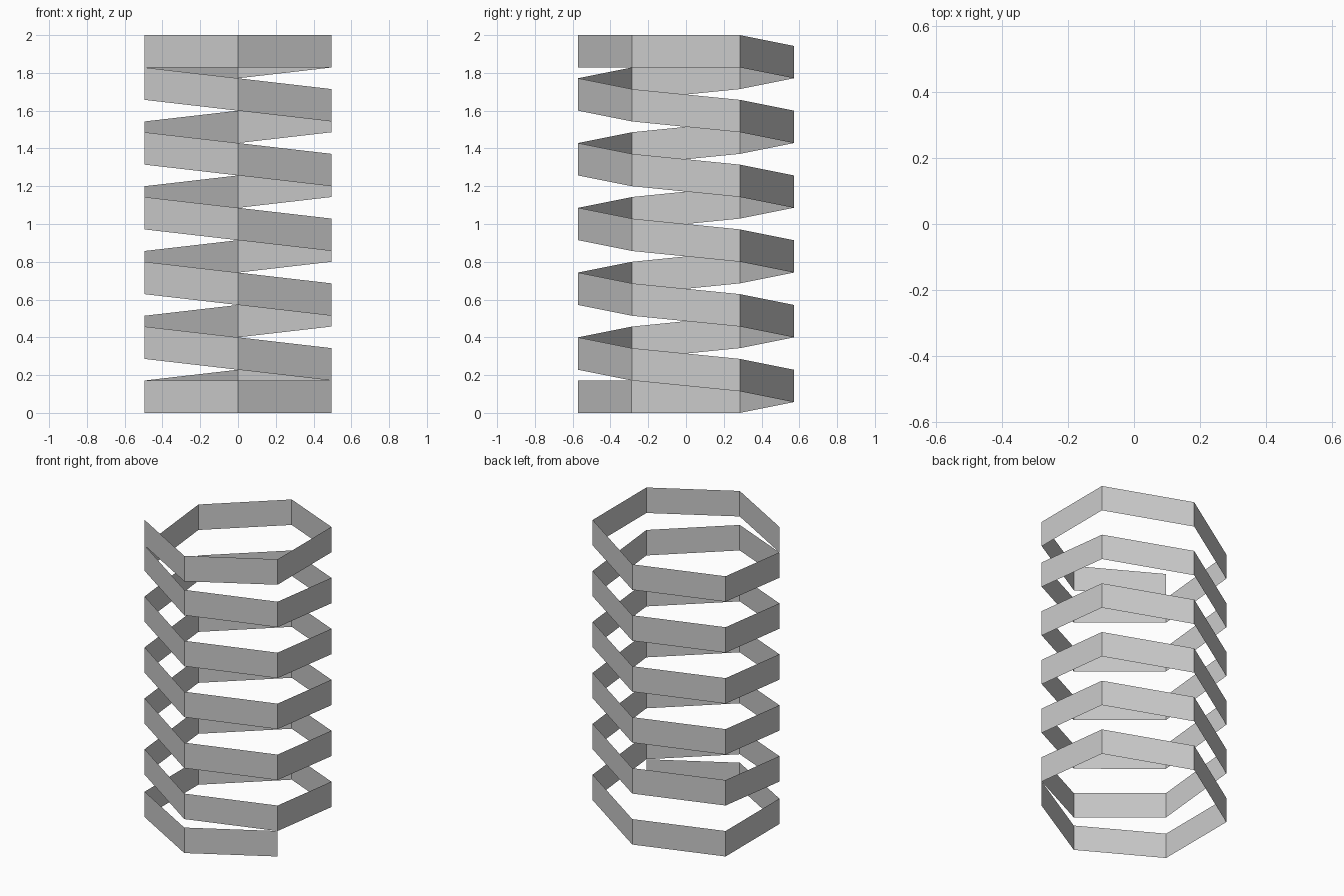
import bpy, bmesh
from math import sin, cos, radians

if "Cube" in bpy.data.objects:
    bpy.data.objects.remove(bpy.data.objects["Cube"])

SIDES = 6            # hexagonal coil
STEP = 2 / 35        # drop per side
BAND = 3 * STEP      # height of the ribbon
RADIUS = 4 / 7
FLAT = 3             # level sides at each end
SLOPED = 32          # descending sides

# Lower edge path of the ribbon, from the top end down to the base
bm = bmesh.new()
path = []
for i in range(FLAT + SLOPED + FLAT + 1):
    drop = min(max(i - FLAT, 0), SLOPED)
    a = radians(210 + 360 / SIDES * i)
    path.append(bm.verts.new((RADIUS * cos(a), RADIUS * sin(a), (SLOPED - drop) * STEP)))
edges = [bm.edges.new(pair) for pair in zip(path, path[1:])]

# Raise the path into a thin upright band
raised = bmesh.ops.extrude_edge_only(bm, edges=edges)
bmesh.ops.translate(bm, vec=(0, 0, BAND),
                    verts=[g for g in raised["geom"] if isinstance(g, bmesh.types.BMVert)])

# Face the band outwards
bm.normal_update()
for f in bm.faces:
    c = f.calc_center_median()
    if f.normal.x * c.x + f.normal.y * c.y < 0:
        f.normal_flip()

mesh = bpy.data.meshes.new("spiral_ribbon")
bm.to_mesh(mesh)
bm.free()
bpy.context.collection.objects.link(bpy.data.objects.new("spiral_ribbon", mesh))
